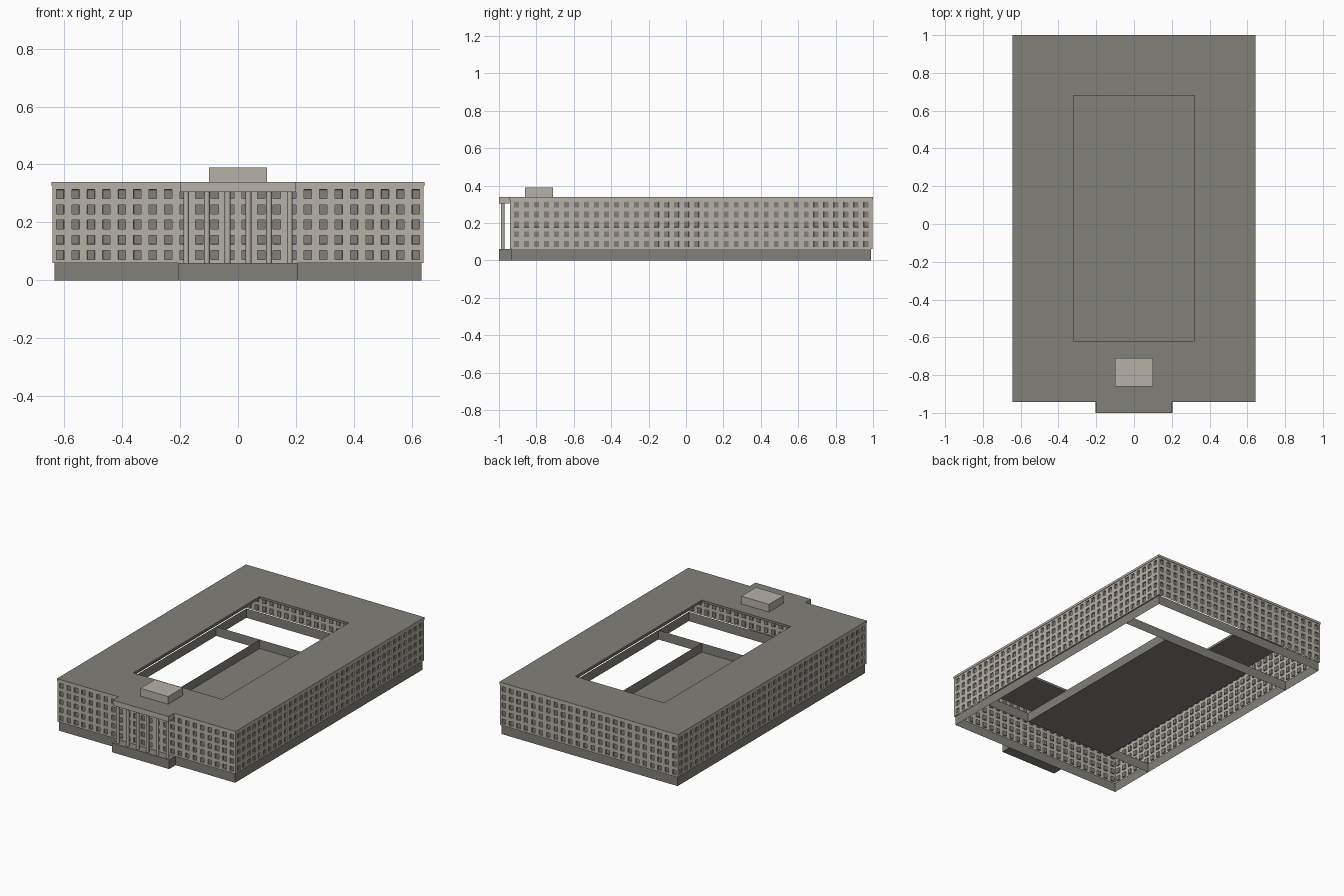
import bpy, bmesh
from mathutils import Vector

cube = bpy.data.objects.get("Cube")
if cube:
    bpy.data.objects.remove(cube, do_unlink=True)


def material(name, rgb):
    m = bpy.data.materials.new(name)
    m.use_nodes = True
    m.diffuse_color = (*rgb, 1)
    m.node_tree.nodes["Principled BSDF"].inputs["Base Color"].default_value = (*rgb, 1)
    return m


STONE = material("pale stone", (0.47, 0.44, 0.39))
GREY = material("warm grey", (0.225, 0.216, 0.195))
X, FRONT, BACK = 0.643, -0.943, 1.0      # roof outline
HX, HY0, HY1 = 0.32, -0.62, 0.68         # courtyard opening
PLINTH, EAVES, TOP = 0.06, 0.325, 0.34


def finish(name, bm, mats):
    mesh = bpy.data.meshes.new(name)
    bm.to_mesh(mesh)
    bm.free()
    for m in mats:
        mesh.materials.append(m)
    ob = bpy.data.objects.new(name, mesh)
    bpy.context.collection.objects.link(ob)
    return ob


def quad(bm, *pts):
    return bm.faces.new([bm.verts.new(p) for p in pts])


def upright(bm, a, b, z0, z1):
    return quad(bm, (*a, z0), (*b, z0), (*b, z1), (*a, z1))


def box(name, x, y0, y1, z0, z1, mat, top=None):
    bm = bmesh.new()
    bmesh.ops.create_cube(bm, size=1)
    for v in bm.verts:
        v.co = (v.co.x * 2 * x, y0 if v.co.y < 0 else y1, z0 if v.co.z < 0 else z1)
    bm.normal_update()
    for f in bm.faces:
        f.material_index = 1 if top and f.normal.z > 0.5 else 0
    return finish(name, bm, [mat, top or mat])


def outline(inset):
    x, f, b = X - inset, FRONT + inset, BACK - inset
    return [(-x, f), (x, f), (x, b), (-x, b)]


def cuts(length, count, pitch, size):
    # edges of evenly spaced openings centred along a length
    first = (length - (count - 1) * pitch) / 2
    mids = [first + i * pitch for i in range(count)]
    return [0] + [m + s * size / 2 for m in mids for s in (-1, 1)] + [length]


def window_wall(name, a, b, columns):
    # wall sheet with a grid of recessed windows
    a, b = Vector((*a, PLINTH)), Vector((*b, PLINTH))
    along = (b - a).normalized()
    us = cuts((b - a).length, columns, 0.0534, 0.026)
    zs = cuts(EAVES - PLINTH, 5, 0.0525, 0.031)
    bm = bmesh.new()
    grid = [[bm.verts.new(a + along * u + Vector((0, 0, z))) for u in us] for z in zs]
    panes = []
    for r in range(len(zs) - 1):
        for c in range(len(us) - 1):
            f = bm.faces.new((grid[r][c], grid[r][c + 1], grid[r + 1][c + 1], grid[r + 1][c]))
            if r % 2 and c % 2:
                panes.append(f)
    bm.normal_update()
    bmesh.ops.inset_individual(bm, faces=panes, thickness=0.0005, depth=-0.008)
    for f in panes:
        f.material_index = 1
    return finish(name, bm, [STONE, GREY])


# Outer walls and plinth
corners, feet = outline(0.003), outline(0.01)
plinth = bmesh.new()
for i, (side, columns) in enumerate((("front", 24), ("right", 36), ("back", 24), ("left", 36))):
    j = (i + 1) % 4
    window_wall(side + "_wall", corners[i], corners[j], columns)
    upright(plinth, feet[i], feet[j], 0, PLINTH)
finish("plinth", plinth, [GREY])

# Roof slab with courtyard opening
bm = bmesh.new()
rim = outline(0)
hole = [(-HX, HY0), (HX, HY0), (HX, HY1), (-HX, HY1)]
for i in range(4):
    j = (i + 1) % 4
    quad(bm, (*rim[i], TOP), (*rim[j], TOP), (*hole[j], TOP), (*hole[i], TOP)).material_index = 1
    quad(bm, (*hole[i], EAVES), (*hole[j], EAVES), (*rim[j], EAVES), (*rim[i], EAVES)).material_index = 1
    upright(bm, rim[i], rim[j], EAVES, TOP)
    upright(bm, hole[j], hole[i], EAVES, TOP).material_index = 1
finish("roof", bm, [STONE, GREY])

# Courtyard floor and low foundation walls
bm = bmesh.new()
quad(bm, *[(*p, 0.002) for p in hole])
finish("courtyard_floor", bm, [GREY])
bm = bmesh.new()
for y in (HY0, HY1):
    upright(bm, (-X + 0.01, y), (X - 0.01, y), 0, PLINTH)
for x in (-HX, HX):
    upright(bm, (x, HY0), (x, HY1), 0, PLINTH)
finish("foundation_walls", bm, [GREY])

# Entrance portico and rooftop block
box("portico_base", 0.205, -1, FRONT + 0.01, 0, PLINTH, GREY)
box("portico_canopy", 0.2, -1, FRONT, 0.305, TOP, STONE, GREY)
box("rooftop_block", 0.1, -0.86, -0.71, TOP, 0.39, STONE)
for i in range(6):
    bpy.ops.mesh.primitive_cylinder_add(vertices=12, radius=0.01, depth=0.305 - PLINTH,
                                        location=((i - 2.5) * 0.0715, -0.98, (0.305 + PLINTH) / 2))
    column = bpy.context.object
    column.name = f"portico_column_{i + 1}"
    column.data.materials.append(STONE)
    bpy.ops.object.shade_smooth_by_angle()
